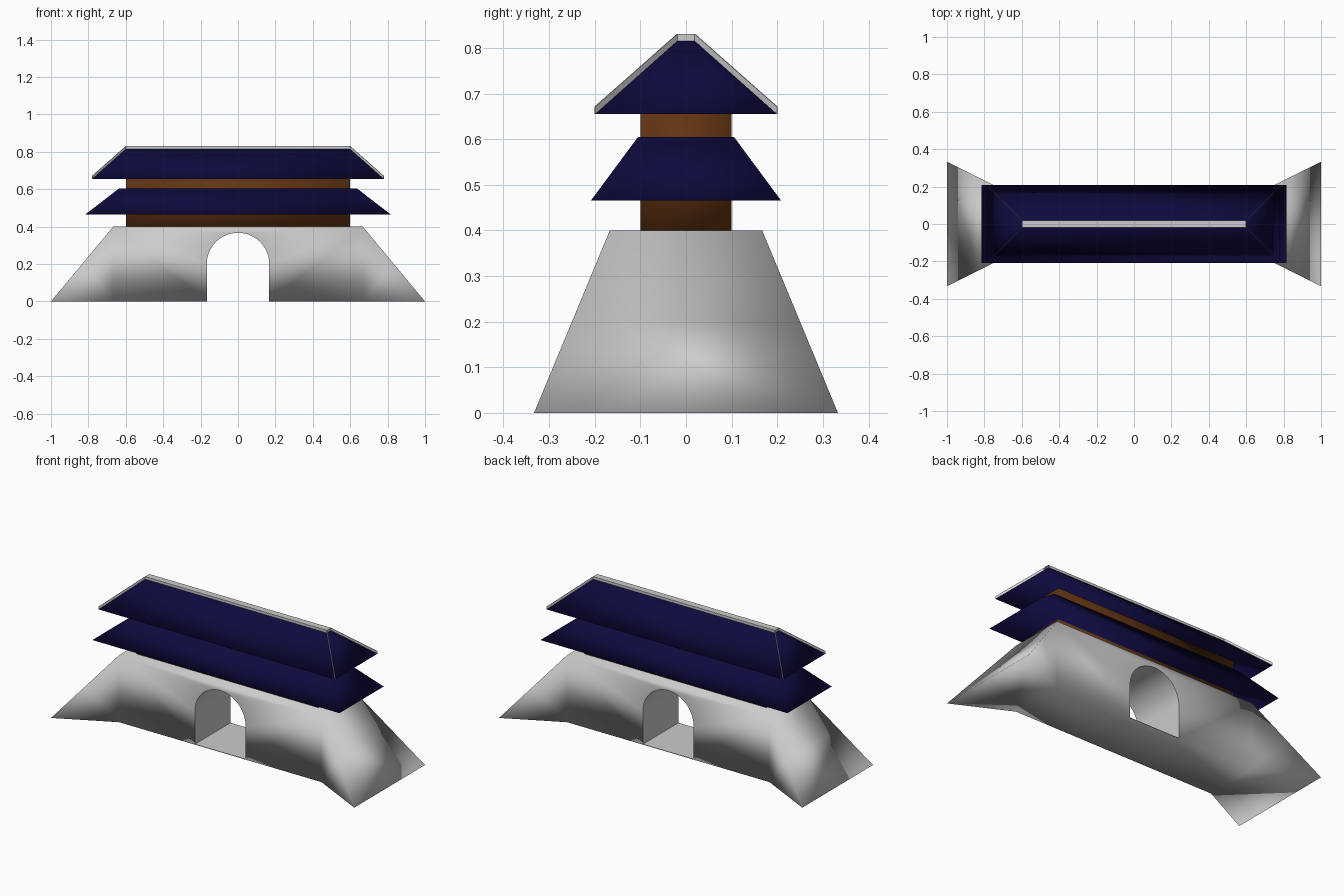
import bpy, bmesh, math

if "Cube" in bpy.data.objects:
    bpy.data.objects.remove(bpy.data.objects["Cube"])


def material(name, color):
    m = bpy.data.materials.new(name)
    m.diffuse_color = (*color, 1)
    m.use_nodes = True
    m.node_tree.nodes["Principled BSDF"].inputs["Base Color"].default_value = m.diffuse_color
    return m


blue = material("roof_blue", (0.004, 0.003, 0.047))
brown = material("wood_brown", (0.125, 0.034, 0.006))


def make(name, bm, mat=None, smooth=False):
    bmesh.ops.remove_doubles(bm, verts=bm.verts, dist=1e-5)
    bmesh.ops.recalc_face_normals(bm, faces=bm.faces)
    for f in bm.faces:
        f.smooth = smooth
    me = bpy.data.meshes.new(name)
    bm.to_mesh(me)
    bm.free()
    ob = bpy.data.objects.new(name, me)
    bpy.context.collection.objects.link(ob)
    if mat:
        me.materials.append(mat)
    return ob


def face(bm, pts):
    bm.faces.new([bm.verts.new(p) for p in pts])


def frustum(name, low, high, z0, z1, mat=None, smooth=False):
    """Rectangular block whose half sizes go from low to high."""
    bm = bmesh.new()
    bmesh.ops.create_cube(bm, size=2)
    for v in bm.verts:
        h, z = (high, z1) if v.co.z > 0 else (low, z0)
        v.co = (v.co.x * h[0], v.co.y * h[1], z)
    return make(name, bm, mat, smooth)


# stone gate base: arched wall with flared wedge ends, softly shaded all over
X, Y, H, R = 0.667, 0.167, 0.4, 0.167
arch = [(R, 0)] + [(R * math.cos(math.pi * i / 32), 0.2 + R * math.sin(math.pi * i / 32))
                   for i in range(33)] + [(-R, 0)]
profile = [(-X, 0), (-X, H), (X, H), (X, 0)] + arch
bm = bmesh.new()
for s in (-1, 1):
    face(bm, [(x, s * Y, z) for x, z in profile])
face(bm, [(-X, -Y, H), (X, -Y, H), (X, Y, H), (-X, Y, H)])
for x0, x1 in ((-X, -R), (-R, R), (R, X)):
    face(bm, [(x0, -Y, 0), (x1, -Y, 0), (x1, Y, 0), (x0, Y, 0)])
M, N = (X + 1) / 2, 0.25         # halfway point of each corner edge
for s in (-1, 1):
    face(bm, [(s * X, -Y, H), (s * X, Y, H), (s * M, N, 0.2), (s * M, -N, 0.2)])
    face(bm, [(s * M, -N, 0.2), (s * M, N, 0.2), (s, 0.333, 0), (s, -0.333, 0)])
    face(bm, [(s * X, -Y, 0), (s * X, Y, 0), (s, 0.333, 0), (s, -0.333, 0)])
    for t in (-1, 1):
        face(bm, [(s * X, t * Y, 0), (s * X, t * Y, H), (s * M, t * N, 0.2)])
        face(bm, [(s * X, t * Y, 0), (s * M, t * N, 0.2), (s, t * 0.333, 0)])
make("gate_base", bm, smooth=True)

# passage lining
bm = bmesh.new()
for a, b in zip(arch, arch[1:]):
    if a != b:
        face(bm, [(a[0], -Y, a[1]), (b[0], -Y, b[1]), (b[0], Y, b[1]), (a[0], Y, a[1])])
lining = make("arch_lining", bm)
bpy.context.view_layer.objects.active = lining
lining.select_set(True)
bpy.ops.object.shade_smooth_by_angle(angle=math.radians(30))

# passage floor
frustum("passage_floor", (R, Y), (R, Y), 0.001, 0.003)

# wooden hall and its two roofs
frustum("hall_walls", (0.6, 0.1), (0.6, 0.1), H, 0.66, brown, True)
frustum("lower_roof", (0.815, 0.208), (0.635, 0.105), 0.466, 0.605, blue, True)
frustum("upper_roof", (0.78, 0.2), (0.6, 0.02), 0.655, 0.815, blue, True)

# ridge cap and thin fins on the four hips
frustum("ridge_cap", (0.6, 0.02), (0.6, 0.02), 0.815, 0.83)
bm = bmesh.new()
w = 0.001
for s in (-1, 1):
    for t in (-1, 1):
        line = [(0.6, 0.02, 0.815), (0.78, 0.2, 0.655), (0.78, 0.2, 0.671), (0.6, 0.02, 0.83)]
        sides = [[(s * (x + d), t * (y - d), z) for x, y, z in line] for d in (-w, w)]
        for side in sides:
            face(bm, side)
        for i in range(4):
            j = (i + 1) % 4
            face(bm, [sides[0][i], sides[0][j], sides[1][j], sides[1][i]])
make("hip_fins", bm)
